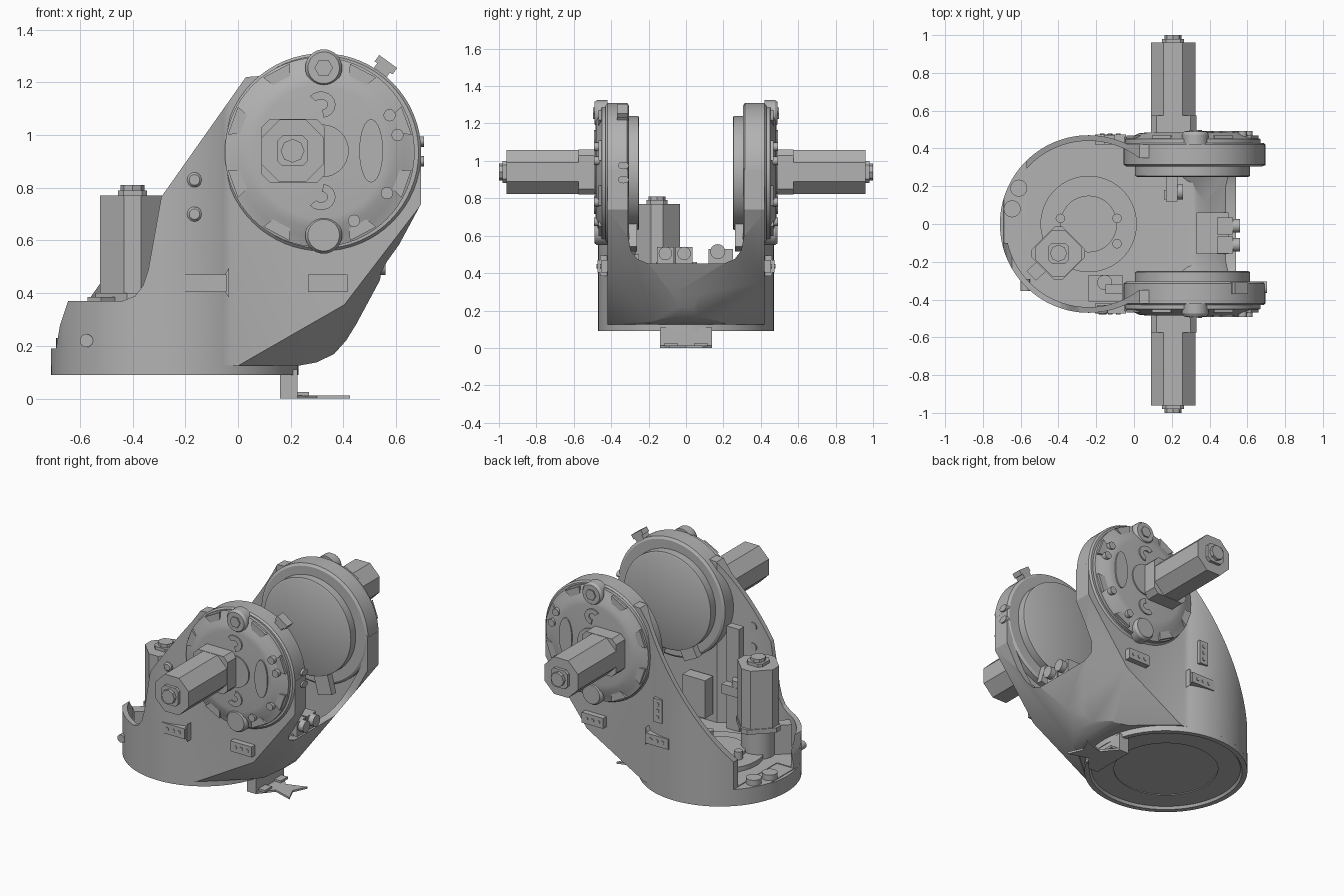
import bpy, bmesh
from math import sin, cos, pi, asin, radians
from mathutils import Vector

cube = bpy.data.objects.get("Cube")
if cube:
    bpy.data.objects.remove(cube, do_unlink=True)

GREY = (0.45, 0.45, 0.45, 1)
grey = bpy.data.materials.new("plain grey")
grey.use_nodes = True
grey.diffuse_color = GREY
grey.node_tree.nodes["Principled BSDF"].inputs["Base Color"].default_value = GREY

AX, AZ = 0.32, 0.935      # joint axis
BX = -0.24                # base centre


def finish(name, bm):
    bmesh.ops.recalc_face_normals(bm, faces=bm.faces)
    me = bpy.data.meshes.new(name)
    bm.to_mesh(me)
    bm.free()
    me.materials.append(grey)
    ob = bpy.data.objects.new(name, me)
    bpy.context.collection.objects.link(ob)
    return ob


def place(axis, a, b, t):
    return {"x": (t, a, b), "y": (a, t, b), "z": (a, b, t)}[axis]


def prism(name, pts, axis, lo, hi):
    bm = bmesh.new()
    face = bm.faces.new([bm.verts.new(place(axis, a, b, lo)) for a, b in pts])
    ext = bmesh.ops.extrude_face_region(bm, geom=[face])
    move = Vector(place(axis, 0, 0, hi - lo))
    bmesh.ops.translate(bm, vec=move, verts=[v for v in ext["geom"] if isinstance(v, bmesh.types.BMVert)])
    return finish(name, bm)


def ring(a, b, r, n=32, rb=None):
    return [(a + r * cos(2 * pi * i / n), b + (rb or r) * sin(2 * pi * i / n)) for i in range(n)]


def cyl(name, a, b, r, axis, lo, hi, n=32):
    return prism(name, ring(a, b, r, n), axis, lo, hi)


def box(name, x0, x1, y0, y1, z0, z1):
    return prism(name, [(x0, y0), (x1, y0), (x1, y1), (x0, y1)], "z", z0, z1)


def chamfered(a, b, h, c, turn=0):
    k = h - c
    raw = [(h, -k), (h, k), (k, h), (-k, h), (-h, k), (-h, -k), (-k, -h), (k, -h)]
    s, q = sin(turn), cos(turn)
    return [(a + u * q - v * s, b + u * s + v * q) for u, v in raw]


def radial(name, degrees, r0, r1, w, lo, hi):
    # block pointing outwards from the joint axis
    t = radians(degrees)
    u, v, c = Vector((cos(t), sin(t))), Vector((-sin(t), cos(t))), Vector((AX, AZ))
    prism(name, [c + u * p + v * q for p, q in ((r0, -w), (r1, -w), (r1, w), (r0, w))], "y", lo, hi)


def lathe(name, profile, axis, a, b, n=64):
    bm = bmesh.new()
    rows = [[bm.verts.new(place(axis, u, v, t)) for u, v in ring(a, b, r, n)] for r, t in profile]
    for p, q in zip(rows, rows[1:]):
        for i in range(n):
            j = (i + 1) % n
            bm.faces.new((p[i], p[j], q[j], q[i]))
    bm.faces.new(rows[0])
    bm.faces.new(rows[-1])
    return finish(name, bm)


def combine(ob, tool, operation):
    mod = ob.modifiers.new("cut", "BOOLEAN")
    mod.operation, mod.solver, mod.object = operation, "EXACT", tool
    dep = bpy.context.evaluated_depsgraph_get()
    ob.data = bpy.data.meshes.new_from_object(ob.evaluated_get(dep))
    ob.modifiers.clear()
    bpy.data.objects.remove(tool, do_unlink=True)


def bevel_belly(ob, inset):
    # two slanted cuts across each lower corner
    bm = bmesh.new()
    bm.from_mesh(ob.data)
    for s in (-1, 1):
        for point, normal in (((0.69, s * 0.42, 0.73), (-0.15, -s * 0.0435, 0.115)),
                              ((0, s * 0.42, 0.125), (-0.047, -s * 0.054, 0.082))):
            n = Vector(normal).normalized()
            cut = bmesh.ops.bisect_plane(bm, geom=bm.verts[:] + bm.edges[:] + bm.faces[:], dist=1e-5,
                                         plane_co=Vector(point) + n * inset, plane_no=n, clear_inner=True)
            edges = [e for e in cut["geom_cut"] if isinstance(e, bmesh.types.BMEdge)]
            bmesh.ops.holes_fill(bm, edges=edges, sides=0)
    bmesh.ops.recalc_face_normals(bm, faces=bm.faces)
    bm.to_mesh(ob.data)
    bm.free()


def plan(r, h):
    a = asin(h / r)
    arc = [a + (2 * pi - 2 * a) * i / 64 for i in range(65)]
    return [(BX + r * cos(t), r * sin(t)) for t in arc] + [(0.9, -h), (0.9, h)]


# Hollow housing: side profile trimmed by the plan outline
outer = [(-0.72, 0.125), (-0.72, 0.19), (-0.69, 0.19), (-0.675, 0.28), (-0.645, 0.37), (-0.57, 0.37),
         (0.03, 1.22), (0.1, 1.225), (0.4, 1.22), (0.66, 1.0), (0.695, 0.95), (0.695, 0.74), (0.45, 0.285),
         (0.41, 0.22), (0.365, 0.17), (0.3, 0.138), (0.23, 0.125)]
inner = [(-0.8, 0.2), (0.28, 0.2), (0.33, 0.215), (0.375, 0.255), (0.41, 0.31), (0.65, 0.755),
         (0.65, 1.5), (-0.8, 1.5)]
shell = prism("housing_shell", outer, "y", -0.6, 0.6)
combine(shell, prism("outline", plan(0.47, 0.42), "z", 0, 2), "INTERSECT")
bevel_belly(shell, 0)
hollow = prism("hollow", inner, "y", -0.6, 0.6)
combine(hollow, prism("outline", plan(0.44, 0.35), "z", 0, 2), "INTERSECT")
bevel_belly(hollow, 0.03)
combine(shell, hollow, "DIFFERENCE")
slot = [(-0.2, 0.45), (0.2, 0.45), (0.26, 0.475), (0.295, 0.52), (0.31, 0.6), (0.31, 1.6),
        (-0.31, 1.6), (-0.31, 0.6), (-0.295, 0.52), (-0.26, 0.475)]
combine(shell, prism("slot", slot, "x", 0.2, 1), "DIFFERENCE")
notch = [(-0.66, 0.37), (-0.44, 0.37), (-0.39, 0.39), (-0.36, 0.43), (-0.34, 0.49), (-0.29, 0.77), (-0.66, 0.77)]
combine(shell, prism("notch", notch, "y", -0.7, 0), "DIFFERENCE")
combine(shell, box("rear_opening", -0.9, -0.57, -0.1, 0.6, 0.195, 0.6), "DIFFERENCE")

# Base with stepped underside and raised hub
lathe("base_plate", [(0.3, 0.11), (0.3, 0.105), (0.43, 0.105), (0.44, 0.09), (0.47, 0.09), (0.47, 0.19),
                     (0.255, 0.2), (0.255, 0.23), (0.15, 0.23), (0.15, 0.25), (0.14, 0.25)], "z", BX, 0)
for x, y in ((-0.39, 0.03), (-0.09, 0.03), (-0.09, -0.105)):
    cyl("hub_bolt", x, y, 0.025, "z", 0.2, 0.28, 12)
for x, y in ((-0.61, 0.19), (-0.645, 0.08)):
    cyl("floor_bolt", x, y, 0.045, "z", 0.18, 0.23, 20)

# Upright motor on its stand
mx, my = -0.4, -0.155
cyl("upright_motor_stand", mx, my, 0.1, "z", 0.19, 0.38)
prism("upright_motor_flange", chamfered(mx, my, 0.115, 0.03, pi / 4), "z", 0.37, 0.4)
prism("upright_motor", chamfered(mx, my, 0.11, 0.045, pi / 4), "z", 0.4, 0.77)
prism("upright_motor_cap", chamfered(mx, my, 0.055, 0.02), "z", 0.77, 0.79)
cyl("upright_motor_tip", mx, my, 0.045, "z", 0.79, 0.81, 8)
prism("motor_arm", [(-0.57, -0.25), (-0.52, -0.3), (-0.4, -0.19), (-0.45, -0.14)], "z", 0.19, 0.385)

# Inner brackets
box("front_slot_block", 0.33, 0.5, -0.16, 0.06, 0.42, 0.46)
for y in (-0.11, -0.01):
    box("block_clamp", 0.44, 0.525, y - 0.045, y + 0.045, 0.45, 0.54)
    cyl("block_bolt", y, 0.505, 0.036, "x", 0.52, 0.56, 20)
box("wall_bracket", -0.24, -0.06, -0.41, -0.27, 0.44, 0.5)
cyl("wall_bracket_bolt", -0.155, -0.31, 0.04, "z", 0.5, 0.54, 20)
box("wall_post", -0.15, -0.06, -0.37, -0.32, 0.2, 0.85)
box("inner_box", 0.04, 0.2, -0.33, -0.25, 0.26, 0.5)
box("rear_bracket", 0.17, 0.23, 0.12, 0.25, 0.44, 0.53)
cyl("rear_bracket_bolt", 0.17, 0.515, 0.04, "x", 0.23, 0.26, 20)
box("rear_bracket_post", 0.16, 0.2, 0.13, 0.18, 0.2, 0.5)


def connector(x, z, w, h, s, lo, hi):
    box("connector", x - w, x + w, min(s * lo, s * hi), max(s * lo, s * hi), z - h, z + h)
    for k in (-1, 0, 1):
        dx, dz = (k * 0.042, 0) if w > h else (0, k * 0.042)
        cyl("connector_pin", x + dx, z + dz, 0.012, "y", s * hi, s * (hi + 0.004), 12)


# Joint assemblies, one on each side
for s in (-1, 1):
    lathe("joint_housing", [(0.36, s * 0.305), (0.375, s * 0.315), (0.375, s * 0.42), (0.365, s * 0.43)],
          "y", AX, AZ)
    lathe("joint_inner_disc", [(0.295, s * 0.25), (0.305, s * 0.255), (0.305, s * 0.32)], "y", AX - 0.01, AZ)
    lathe("joint_cover", [(0.36, s * 0.42), (0.36, s * 0.45), (0.325, s * 0.46), (0.285, s * 0.48),
                          (0.25, s * 0.484)], "y", AX - 0.01, AZ)
    for z in (1.255, 0.62):
        lathe("cover_boss", [(0.07, s * 0.42), (0.07, s * 0.475), (0.06, s * 0.49)], "y", AX + 0.005, z, 32)
    cyl("boss_cap", AX + 0.005, 1.255, 0.035, "y", s * 0.49, s * 0.498, 6)
    for x, z in ((0.575, 1.075), (0.605, 1.0), (0.565, 0.78), (0.44, 0.675)):
        cyl("cover_bolt", x, z, 0.023, "y", s * 0.45, s * 0.492, 16)
    # clamps around the rim
    for t in (20, 62, 118, 160, 200, 242, 298, 340):
        t = radians(t)
        c = [(AX - 0.01 + r * cos(t + d), AZ + r * sin(t + d))
             for r, d in ((0.31, -0.12), (0.355, -0.16), (0.355, 0.16), (0.31, 0.12))]
        prism("rim_clamp", c, "y", s * 0.44, s * 0.468)
    # raised cover shapes
    prism("kidney_plate", ring(0.505, 0.94, 0.045, 32, 0.12), "y", s * 0.483, s * 0.492)
    cyl("centre_ring", AX, 0.94, 0.1, "y", s * 0.48, s * 0.492)
    for up in (-1, 1):
        arc = [radians(-80 + 20 * i) for i in range(12)]
        hook = [(0.315 + 0.055 * cos(t), 0.94 + up * (0.175 + 0.05 * sin(t))) for t in arc]
        hook += [(0.315 + 0.025 * cos(t), 0.94 + up * (0.175 + 0.02 * sin(t))) for t in reversed(arc)]
        prism("hook_plate", hook, "y", s * 0.483, s * 0.492)
    # drive motor
    prism("motor_mount", chamfered(0.21, 0.94, 0.12, 0.03), "y", s * 0.47, s * 0.575)
    prism("drive_motor", chamfered(0.207, 0.94, 0.118, 0.068), "y", s * 0.575, s * 0.96)
    prism("motor_cap", chamfered(0.207, 0.94, 0.058, 0.02), "y", s * 0.96, s * 0.98)
    cyl("motor_tip", 0.207, 0.94, 0.045, "y", s * 0.98, s, 8)
    # stop blocks under the inner disc
    radial("stop_block", -75, 0.29, 0.42, 0.05, s * 0.262, s * 0.305)
    radial("stop_block", -117, 0.29, 0.375, 0.05, s * 0.262, s * 0.31)
    # wall fittings
    connector(0.34, 0.437, 0.075, 0.033, s, 0.4, 0.455)
    connector(-0.125, 0.437, 0.082, 0.033, s, 0.42, 0.474)
    prism("connector_gusset", [(-0.05, 0.405), (-0.035, 0.385), (-0.035, 0.495), (-0.05, 0.47)],
          "y", s * 0.4, s * 0.46)

cyl("base_bolt", -0.575, 0.22, 0.025, "y", -0.355, -0.29, 16)
for z in (0.83, 0.7):
    lathe("wall_bolt", [(0.028, -0.43), (0.028, -0.47), (0.02, -0.478)], "y", -0.165, z, 20)
connector(-0.13, 0.63, 0.03, 0.075, 1, 0.42, 0.472)

# Rim tab and edge lugs on the front joint
radial("rim_tab", 54, 0.36, 0.42, 0.03, -0.37, -0.31)
radial("rim_tab_head", 54, 0.395, 0.425, 0.042, -0.37, -0.31)
for z in (0.9, 0.975):
    prism("edge_lug", ring(-0.335, z, 0.03, 16, 0.02), "x", 0.67, 0.705)

# Foot bracket with flared plate
box("foot_post", 0.16, 0.225, -0.14, 0.14, 0, 0.11)
flare = [(0.16, -0.14), (0.225, -0.14), (0.3, -0.05), (0.425, -0.09), (0.385, 0), (0.425, 0.09), (0.3, 0.05),
         (0.225, 0.14), (0.16, 0.14)]
prism("foot_plate", flare, "z", 0, 0.012)
for y in (-0.08, 0.08):
    box("foot_pad", 0.22, 0.27, y - 0.035, y + 0.035, 0.01, 0.025)

# Smooth round surfaces, keep hard edges
bpy.ops.object.select_all(action="DESELECT")
for ob in bpy.context.scene.objects:
    if ob.type == "MESH":
        ob.select_set(True)
        bpy.context.view_layer.objects.active = ob
bpy.ops.object.shade_smooth_by_angle(angle=radians(28))
